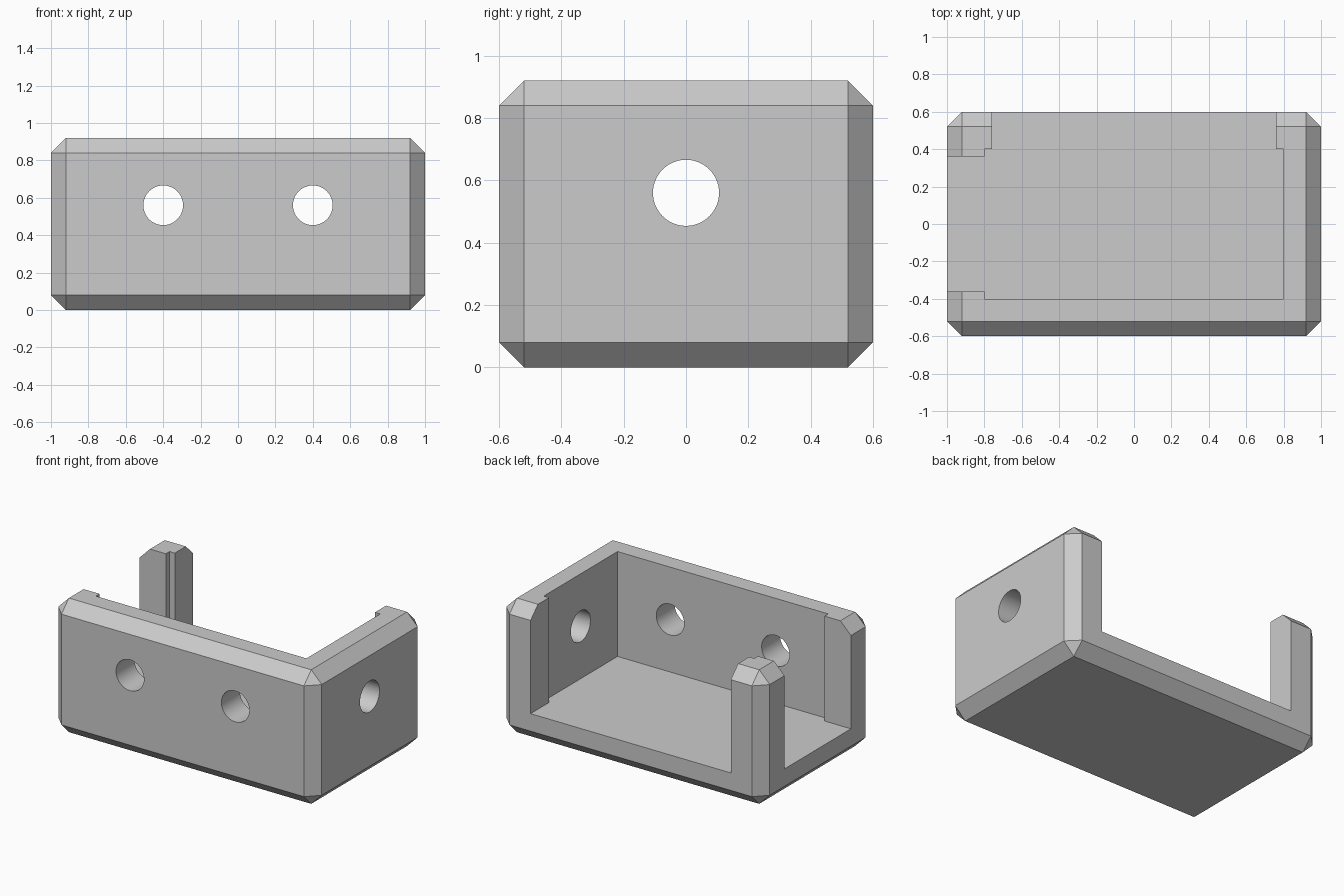
import bpy, bmesh, math
from mathutils import Matrix

if "Cube" in bpy.data.objects:
    bpy.data.objects.remove(bpy.data.objects["Cube"])

LENGTH, DEPTH, HEIGHT = 2.0, 1.2, 0.92
CHAMFER = 0.08
FLOOR = 0.2
HOLE_R, HOLE_Z = 0.106, 0.56

grey = bpy.data.materials.new("light grey")
grey.diffuse_color = (0.6, 0.6, 0.6, 1)
grey.use_nodes = True
grey.node_tree.nodes["Principled BSDF"].inputs["Base Color"].default_value = grey.diffuse_color


def make_object(name, bm):
    mesh = bpy.data.meshes.new(name)
    bmesh.ops.recalc_face_normals(bm, faces=bm.faces)
    bm.to_mesh(mesh)
    bm.free()
    mesh.materials.append(grey)
    obj = bpy.data.objects.new(name, mesh)
    bpy.context.collection.objects.link(obj)
    return obj


def hole_cutter(name, x, y, axis):
    """Round rod through a wall, lying along the given axis."""
    bm = bmesh.new()
    turn = Matrix.Rotation(math.pi / 2, 4, 'X' if axis == 'Y' else 'Y')
    bmesh.ops.create_cone(bm, cap_ends=True, segments=64, radius1=HOLE_R,
                          radius2=HOLE_R, depth=0.5,
                          matrix=Matrix.Translation((x, y, HOLE_Z)) @ turn)
    return make_object(name, bm)


# chamfered block
bm = bmesh.new()
bmesh.ops.create_cube(bm, size=1, matrix=Matrix.Translation((0, 0, HEIGHT / 2))
                      @ Matrix.Diagonal((LENGTH, DEPTH, HEIGHT, 1)))
bmesh.ops.bevel(bm, geom=bm.edges[:], offset=CHAMFER, segments=1,
                profile=0.5, affect='EDGES')
body = make_object("open_housing", bm)

# inner cavity with openings through the back and left walls
outline = [(-0.8, -0.4), (0.8, -0.4), (0.8, 0.4), (0.76, 0.4), (0.76, 0.7),
           (-0.76, 0.7), (-0.76, 0.4), (-0.8, 0.4), (-0.8, 0.36),
           (-1.1, 0.36), (-1.1, -0.36), (-0.8, -0.36)]
bm = bmesh.new()
base = bm.faces.new([bm.verts.new((x, y, FLOOR)) for x, y in outline])
top = bmesh.ops.extrude_face_region(bm, geom=[base])["geom"]
bmesh.ops.translate(bm, vec=(0, 0, 1),
                    verts=[v for v in top if isinstance(v, bmesh.types.BMVert)])
cutters = [make_object("cavity_cutter", bm)]

# two holes in the front wall, one in the right wall
cutters += [hole_cutter("front_hole_cutter", x, -0.5, 'Y') for x in (-0.4, 0.4)]
cutters.append(hole_cutter("side_hole_cutter", 0.9, 0, 'X'))

bpy.context.view_layer.objects.active = body
body.select_set(True)
for cutter in cutters:
    cutter.hide_render = True
    mod = body.modifiers.new("cut", 'BOOLEAN')
    mod.operation = 'DIFFERENCE'
    mod.solver = 'EXACT'
    mod.object = cutter
    bpy.ops.object.modifier_apply(modifier=mod.name)
    bpy.data.objects.remove(cutter)

# smooth hole walls, crisp edges elsewhere
bpy.ops.object.shade_smooth_by_angle(angle=math.radians(30))
